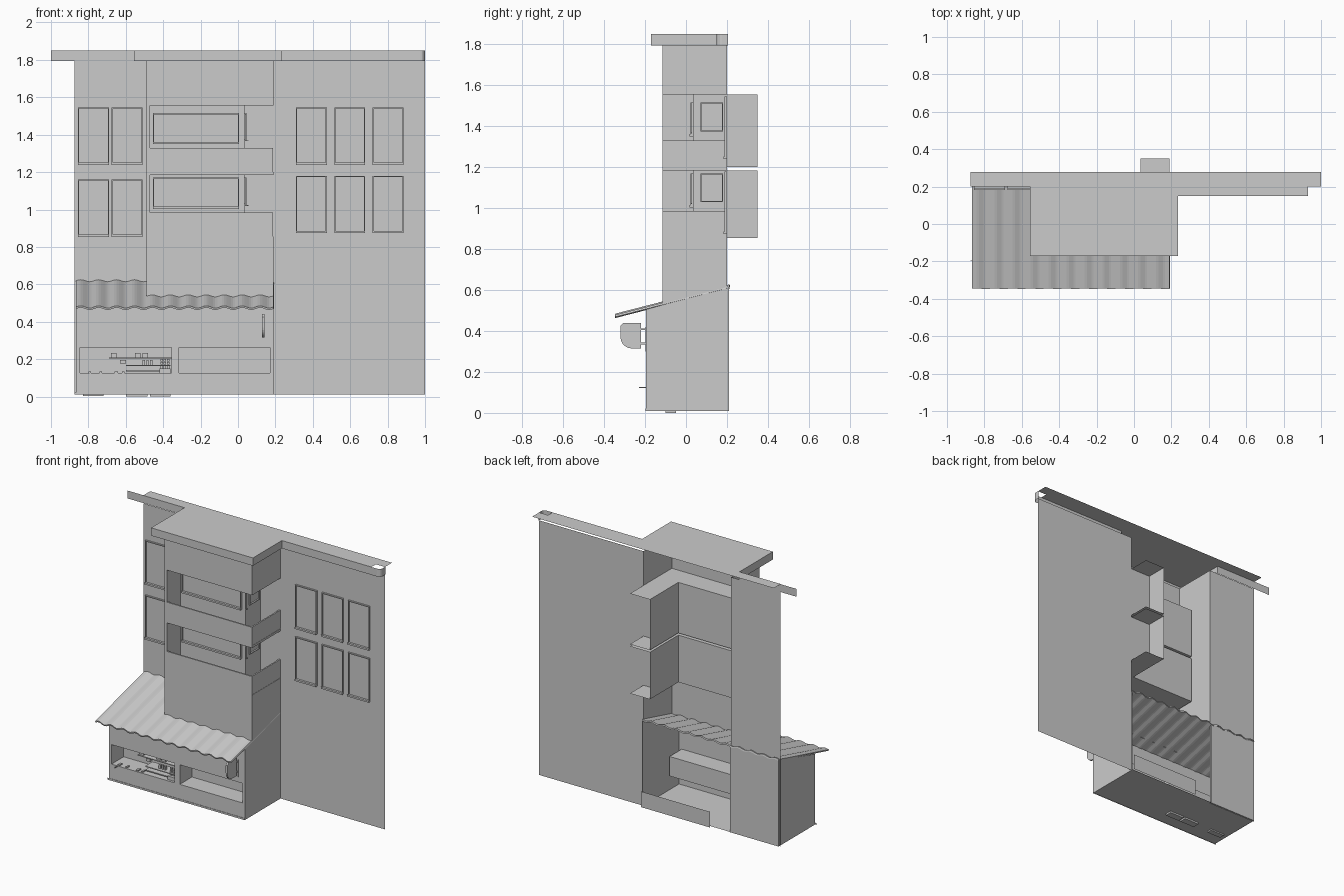
import bpy, math, random

if "Cube" in bpy.data.objects:
    bpy.data.objects.remove(bpy.data.objects["Cube"])

random.seed(4)


def mesh(name, verts, faces):
    me = bpy.data.meshes.new(name)
    me.from_pydata(verts, [], faces)
    me.update()
    ob = bpy.data.objects.new(name, me)
    bpy.context.collection.objects.link(ob)
    return ob


def place(axis, pos, a, b):
    return {'x': (pos, a, b), 'y': (a, pos, b), 'z': (a, b, pos)}[axis]


def sheet(name, axis, pos, pts):
    """Flat polygon perpendicular to an axis."""
    return mesh(name, [place(axis, pos, a, b) for a, b in pts], [range(len(pts))])


def sheets(name, axis, pos, rects):
    """Several flat rectangles (a0, a1, b0, b1) in one plane."""
    v, f = [], []
    for a0, a1, b0, b1 in rects:
        n = len(v)
        v += [place(axis, pos, a, b) for a, b in ((a0, b0), (a1, b0), (a1, b1), (a0, b1))]
        f.append((n, n + 1, n + 2, n + 3))
    return mesh(name, v, f)


def boxes(name, items):
    """Boxes (x0, x1, y0, y1, z0, z1) joined in one object."""
    v, f = [], []
    for x0, x1, y0, y1, z0, z1 in items:
        n = len(v)
        v += [(x, y, z) for z in (z0, z1) for x, y in ((x0, y0), (x1, y0), (x1, y1), (x0, y1))]
        f += [[n + i for i in q] for q in ((0, 3, 2, 1), (4, 5, 6, 7), (0, 1, 5, 4),
                                           (1, 2, 6, 5), (2, 3, 7, 6), (3, 0, 4, 7))]
    return mesh(name, v, f)


def window(name, x0, x1, z0, z1, y, t=0.006, d=0.012):
    """Raised frame with a pane and a projecting sill, facing -y."""
    boxes(name, [(x0, x0 + t, y - d, y, z0, z1), (x1 - t, x1, y - d, y, z0, z1),
                 (x0, x1, y - d, y, z1 - t, z1), (x0, x1, y - d - 0.006, y, z0 - t, z0 + t),
                 (x0 + t, x1 - t, y - 0.003, y, z0 + t, z1 - t)])


# House walls
sheets("house_walls", 'y', 0.2, [(-0.875, -0.49, 0.01, 1.795), (0.19, 1.0, 0.01, 1.795)])

# Wall windows
for x in (0.31, 0.515, 0.72):
    for z in (0.88, 1.245):
        window("right_wall_window", x, x + 0.165, z, z + 0.3, 0.2)
for x in (-0.855, -0.675):
    for z in (0.86, 1.245):
        window("left_wall_window", x, x + 0.165, z, z + 0.3, 0.2)

# Flat roof and cornice band
sheet("roof", 'z', 1.85, [(-0.875, 0.277), (-0.875, 0.2), (-0.555, 0.2), (-0.555, -0.17),
                          (0.235, -0.17), (0.235, 0.15), (0.93, 0.15), (0.93, 0.2),
                          (1.0, 0.2), (1.0, 0.277)])
path = [(-1, 0.203), (-0.555, 0.203), (-0.555, -0.17), (0.235, -0.17), (0.235, 0.15)]
path += [(0.975 + 0.025 * math.sin(a * math.pi / 8), 0.175 - 0.025 * math.cos(a * math.pi / 8))
         for a in range(5)] + [(1.0, 0.205)]
n = len(path)
mesh("cornice", [(x, y, z) for z in (1.795, 1.85) for x, y in path],
     [(i, i + 1, n + i + 1, n + i) for i in range(n - 1)])

# Projecting bay shell
L, R, F, B = -0.49, 0.19, -0.115, 0.2
sheets("bay_front", 'y', F, [(L, R, 0.53, 0.855), (L, -0.47, 0.855, 1.555), (L, R, 1.555, 1.795),
                             (-0.47, R, 1.185, 1.2)])
sheet("bay_left_side", 'x', L, [(F, 0.53), (B, 0.62), (B, 1.795), (F, 1.795)])
sheet("bay_right_lower", 'x', R, [(F, 0.53), (B, 0.61), (B, 0.855), (F, 0.855)])
sheets("bay_right_upper", 'x', R, [(F, B, 1.555, 1.795), (F, B, 1.185, 1.2)])

# Two balcony storeys in the bay
for z0, z1 in ((0.855, 1.185), (1.2, 1.555)):
    for z in (z0, z1):
        sheet("balcony_slab", 'z', z, [(-0.47, F), (R, F), (R, 0.35), (0.035, 0.35),
                                       (0.035, 0.035), (-0.47, 0.035)])
    sheets("balcony_back_wall", 'y', 0.035, [(-0.47, 0.035, z0, z1)])
    sheets("balcony_left_wall", 'x', -0.47, [(F, 0.035, z0, z1)])
    sheets("balcony_side_wall", 'x', 0.035, [(0.035, 0.35, z0, z1)])
    sheets("balcony_end_wall", 'y', 0.2, [(0.035, R, z0, z1)])
    boxes("parapet", [(-0.47, 0.185, F, F + 0.01, z0, z0 + 0.13),
                      (0.178, 0.188, F, 0.2, z0, z0 + 0.13)])
    zt = z0 + 0.315
    window("balcony_window", -0.455, 0.005, zt - 0.16, zt, 0.035)
    t = 0.005
    y0, y1, w0, w1 = 0.07, 0.18, zt - 0.14, zt
    boxes("side_window", [(0.035, 0.045, y0, y0 + t, w0, w1), (0.035, 0.045, y1 - t, y1, w0, w1),
                          (0.035, 0.045, y0, y1, w0, w0 + t), (0.035, 0.045, y0, y1, w1 - t, w1)])
    boxes("corner_pipe", [(0.037, 0.045, 0.022, 0.03, z0 + 0.165, zt - 0.005),
                          (0.045, 0.055, 0.022, 0.03, z0 + 0.165, z0 + 0.17)])

# Shop body with two display openings
SL, SF = -0.865, -0.195
W1, W2 = (-0.845, -0.355), (-0.315, 0.17)
Z0, Z1, D = 0.125, 0.262, -0.06
sheets("shop_front", 'y', SF, [(SL, R, 0.01, Z0), (SL, R, Z1, 0.505), (SL, W1[0], Z0, Z1),
                               (W1[1], W2[0], Z0, Z1), (W2[1], R, Z0, Z1)])
for x in (SL, R):
    sheet("shop_side", 'x', x, [(SF, 0.01), (0.21, 0.01), (0.21, 0.615), (SF, 0.505)])
sheets("shop_floor", 'z', 0.012, [(SL, R, SF, 0.21)])
sheets("shop_back_left", 'y', 0.21, [(SL, L, 0.01, 0.615)])
sheets("back_skirting", 'y', 0.225, [(-0.345, R, 0.01, 0.12)])
boxes("plinth_trim", [(-0.875, R, SF - 0.003, SF, 0.01, 0.022)])
boxes("feet", [(-0.83, -0.72, -0.1, -0.06, 0.003, 0.012), (-0.6, -0.485, -0.1, -0.05, 0, 0.012),
               (-0.47, -0.36, -0.1, -0.05, 0, 0.012)])
for a, b in (W1, W2):
    sheets("display_back", 'y', D, [(a, b, Z0, Z1)])
    for z in (Z0, Z1):
        sheets("display_shelf", 'z', z, [(a, b, SF, D)])
    for x in (a, b):
        sheets("display_side", 'x', x, [(SF, D, Z0, Z1)])

# Goods, racks and jars in the open display
goods = [(-0.69, -0.35, -0.13, -0.07, 0.203, 0.208), (-0.6, -0.42, -0.17, -0.11, 0.135, 0.142),
         (-0.6, -0.36, -0.17, -0.09, 0.162, 0.168), (-0.42, -0.36, -0.18, -0.12, 0.126, 0.15)]
goods += [(x, x + 0.03, -0.12, -0.09, 0.208, 0.232) for x in (-0.68, -0.55, -0.51)]
goods += [(x, x + 0.012, -0.15, -0.135, 0.168, 0.195) for x in (-0.51, -0.49, -0.47)]
goods += [(-0.415 + 0.018 * i, -0.402 + 0.018 * i, -0.16, -0.145, z, z + 0.014)
          for i in range(3) for z in (0.15, 0.17, 0.187)]
goods += [(x, x + random.uniform(0.01, 0.03), -0.19, -0.16, 0.126, 0.134)
          for x in (-0.8, -0.74, -0.66, -0.62)]
goods += [(-0.8, -0.795, -0.23, SF, 0.122, 0.126), (-0.63, -0.6, -0.12, -0.09, 0.176, 0.195)]
boxes("display_goods", goods)

# Wavy awning
K, waves, v, f = 88, 11, [], []
for i in range(K + 1):
    x = SL + (R - SL) * i / K
    w = 0.006 * math.sin(2 * math.pi * waves * i / K)
    v += [(x, 0.212 + w * 0.3, 0.617 + w), (x, -0.345 + w * 0.3, 0.474 + w)]
    if i:
        f.append((2 * i - 2, 2 * i - 1, 2 * i + 1, 2 * i))
awning = mesh("wavy_awning", v, f)
sol = awning.modifiers.new("thickness", 'SOLIDIFY')
sol.thickness = 0.01
sol.offset = 0

# Hanging shop sign on brackets, rounded outer lower corner
pts = [(-0.22, 0.315), (-0.22, 0.44), (-0.305, 0.44), (-0.32, 0.425)]
pts += [(-0.265 - 0.055 * math.cos(a * math.pi / 12), 0.37 - 0.055 * math.sin(a * math.pi / 12))
        for a in range(7)]
sign = sheet("hanging_sign", 'x', 0.135, pts)
s = sign.modifiers.new("thickness", 'SOLIDIFY')
s.thickness = 0.012
s.offset = 0
boxes("sign_brackets", [(0.131, 0.139, -0.222, SF, z, z + 0.008) for z in (0.335, 0.405)]
      + [(0.129, 0.141, SF - 0.004, SF, 0.3, 0.42)])
